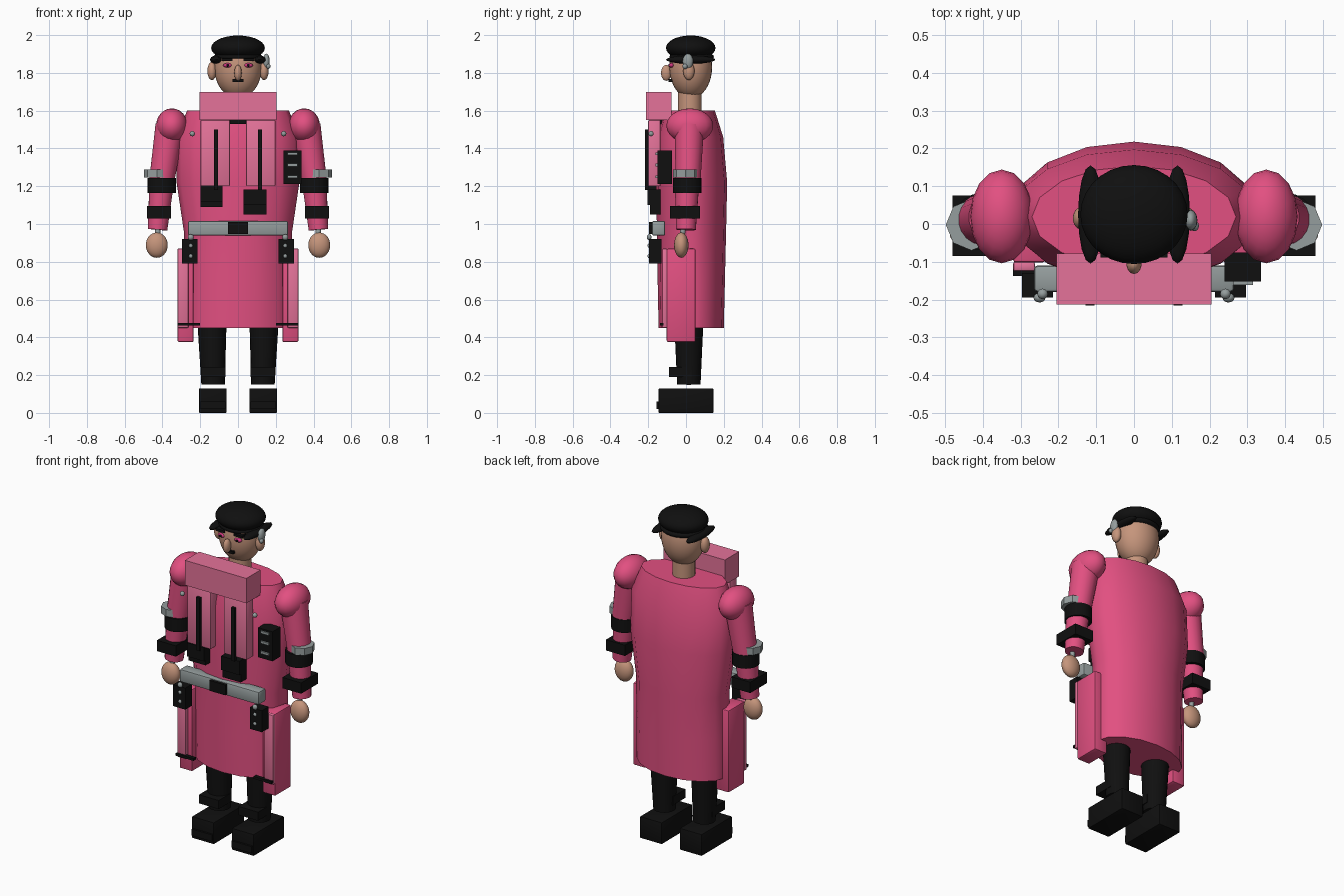
import bpy, bmesh, math
from mathutils import Vector, Matrix

if "Cube" in bpy.data.objects:
    bpy.data.objects.remove(bpy.data.objects["Cube"])


def mat(name, rgb):
    m = bpy.data.materials.new(name)
    m.diffuse_color = (*rgb, 1)
    m.use_nodes = True
    m.node_tree.nodes["Principled BSDF"].inputs["Base Color"].default_value = m.diffuse_color
    return m


PINK = mat("hot_pink", (0.76, 0.08, 0.22))
LIGHT = mat("light_pink", (0.78, 0.17, 0.32))
SKIN = mat("skin", (0.56, 0.30, 0.20))
GREY = mat("grey_metal", (0.30, 0.34, 0.34))
BLACK = mat("black", (0.005, 0.005, 0.005))
EYE = mat("magenta_eye", (0.65, 0.04, 0.22))


def finish(name, bm, material, smooth=True, angle=40):
    bmesh.ops.recalc_face_normals(bm, faces=bm.faces)
    me = bpy.data.meshes.new(name)
    bm.to_mesh(me)
    bm.free()
    me.materials.append(material)
    ob = bpy.data.objects.new(name, me)
    bpy.context.collection.objects.link(ob)
    if smooth:
        bpy.ops.object.select_all(action='DESELECT')
        ob.select_set(True)
        bpy.context.view_layer.objects.active = ob
        bpy.ops.object.shade_smooth_by_angle(angle=math.radians(angle))
    return ob


def box(name, x, y, z, material, bevel=0, rot=0):
    """Box from (min, max) ranges."""
    c = Vector(((x[0] + x[1]) / 2, (y[0] + y[1]) / 2, (z[0] + z[1]) / 2))
    s = (abs(x[1] - x[0]), y[1] - y[0], z[1] - z[0], 1)
    bm = bmesh.new()
    bmesh.ops.create_cube(bm, size=1, matrix=Matrix.Diagonal(s))
    if bevel:
        bmesh.ops.bevel(bm, geom=bm.edges[:], offset=bevel, segments=2,
                        profile=0.5, affect='EDGES')
    bmesh.ops.transform(bm, verts=bm.verts,
                        matrix=Matrix.Translation(c) @ Matrix.Rotation(rot, 4, 'Z'))
    return finish(name, bm, material, smooth=bool(bevel))


def ball(name, c, r, material, seg=24, rings=14):
    bm = bmesh.new()
    bmesh.ops.create_uvsphere(bm, u_segments=seg, v_segments=rings, radius=1,
                              matrix=Matrix.Translation(c) @ Matrix.Diagonal((*r, 1)))
    return finish(name, bm, material, angle=60)


def tube(name, a, b, r1, r2, material, seg=20):
    a, b = Vector(a), Vector(b)
    d = b - a
    m = Matrix.Translation((a + b) / 2) @ d.to_track_quat('Z', 'Y').to_matrix().to_4x4()
    bm = bmesh.new()
    bmesh.ops.create_cone(bm, cap_ends=True, segments=seg, radius1=r1, radius2=r2,
                          depth=d.length, matrix=m)
    return finish(name, bm, material)


# Long coat: lofted rings of (z, half width, front y, back y)
bm = bmesh.new()
rings = []
for z, rx, y0, y1 in [(0.45, 0.285, -0.145, 0.2), (0.7, 0.285, -0.15, 0.206),
                      (0.95, 0.285, -0.153, 0.212), (1.22, 0.325, -0.16, 0.218),
                      (1.46, 0.325, -0.155, 0.197), (1.6, 0.27, -0.115, 0.153)]:
    rings.append([bm.verts.new((rx * math.cos(t), (y0 + y1) / 2 + (y1 - y0) / 2 * math.sin(t), z))
                  for t in [i * math.tau / 16 for i in range(16)]])
for lo, hi in zip(rings, rings[1:]):
    for i in range(16):
        j = (i + 1) % 16
        bm.faces.new((lo[i], lo[j], hi[j], hi[i]))
bm.faces.new(rings[0])
bm.faces.new(rings[-1])
finish("coat", bm, PINK)

# Collar roll and neck
box("collar", (-0.205, 0.205), (-0.213, -0.078), (1.55, 1.7), LIGHT)
box("collar_knot", (-0.045, 0.045), (-0.165, -0.12), (1.53, 1.555), BLACK)
tube("neck", (0, 0.02, 1.58), (0, 0.02, 1.74), 0.063, 0.063, SKIN)

# Head, face and cap
ball("head", (0, 0.025, 1.83), (0.126, 0.113, 0.165), SKIN, 32, 20)
ball("nose", (0, -0.105, 1.8), (0.02, 0.027, 0.042), SKIN)
box("moustache", (-0.03, 0.03), (-0.092, -0.07), (1.752, 1.768), BLACK)
ball("cap_top", (0, 0.025, 1.932), (0.142, 0.131, 0.066), BLACK, 28, 14)
ball("hairline", (0, 0.03, 1.885), (0.128, 0.118, 0.035), BLACK)
ball("earpiece", (0.15, 0.01, 1.86), (0.018, 0.028, 0.042), GREY, 12, 8)
ball("earpiece_bud", (0.16, -0.005, 1.835), (0.012, 0.014, 0.014), GREY, 12, 8)

for side, s in (("left", -1), ("right", 1)):
    def X(a, b):
        return tuple(sorted((s * a, s * b)))

    # Face details
    ball(side + "_ear", (s * 0.138, 0.015, 1.81), (0.024, 0.03, 0.048), SKIN)
    ball(side + "_eye", (s * 0.055, -0.077, 1.84), (0.024, 0.014, 0.012), EYE, 16, 10)
    ball(side + "_pupil", (s * 0.055, -0.088, 1.84), (0.008, 0.006, 0.008), BLACK, 12, 8)
    box(side + "_eyebrow", X(0.03, 0.088), (-0.088, -0.05), (1.862, 1.876), BLACK)
    ball(side + "_cap_flap", (s * 0.115, 0.025, 1.87), (0.033, 0.13, 0.022), BLACK, 16, 10)

    # Arm
    ball(side + "_shoulder", (s * 0.35, 0.02, 1.52), (0.084, 0.124, 0.092), PINK, 16, 12)
    tube(side + "_upper_arm", (s * 0.408, 0.01, 1.2), (s * 0.36, 0.018, 1.52), 0.066, 0.078, PINK)
    tube(side + "_arm_ring", (s * 0.43, -0.002, 1.246), (s * 0.43, -0.002, 1.288),
         0.068, 0.068, GREY, 8)
    tube(side + "_elbow_pad", (s * 0.403, 0.006, 1.165), (s * 0.403, 0.006, 1.243),
         0.076, 0.076, BLACK)
    tube(side + "_forearm", (s * 0.426, 0, 0.97), (s * 0.406, 0.005, 1.2), 0.052, 0.064, PINK)
    box(side + "_wrist_cuff", X(0.355, 0.481), (-0.085, 0.075), (1.03, 1.095), BLACK)
    tube(side + "_wrist", (s * 0.425, -0.02, 0.93), (s * 0.425, -0.01, 1.03), 0.014, 0.014, GREY)
    ball(side + "_hand", (s * 0.43, -0.025, 0.888), (0.058, 0.038, 0.067), SKIN)

    # Coat side flap with trim
    box(side + "_side_flap", X(0.235, 0.32), (-0.102, 0.05), (0.375, 0.87), PINK, 0.008)
    box(side + "_flap_trim", X(0.262, 0.32), (-0.125, -0.1), (0.45, 0.87), LIGHT, 0.006)
    box(side + "_flap_bar", X(0.2, 0.32), (-0.138, -0.115), (0.463, 0.477), BLACK)

    # Chest panel, strap and button
    box(side + "_chest_panel", X(0.043, 0.198), (-0.2, -0.135), (1.2, 1.55), LIGHT, 0.005)
    box(side + "_chest_strap", X(0.105, 0.128), (-0.216, -0.198), (1.18, 1.5), BLACK)
    ball(side + "_button", (s * 0.242, -0.185, 1.478), (0.014, 0.014, 0.014), GREY, 12, 8)

    # Hip pouch with studs
    box(side + "_hip_pouch", X(0.215, 0.296), (-0.195, -0.13), (0.79, 0.92), BLACK)
    for z, r in ((0.93, 0.016), (0.885, 0.011), (0.83, 0.011)):
        ball(side + "_pouch_stud", (s * 0.25, -0.195, z), (r, r * 0.8, r), GREY, 12, 8)

    # Leg and boot
    tube(side + "_leg", (s * 0.132, 0.015, 0.15), (s * 0.138, 0.015, 0.5), 0.062, 0.078, BLACK)
    box(side + "_ankle_strap", X(0.066, 0.197), (-0.09, 0.03), (0.19, 0.242), BLACK)
    box(side + "_boot", X(0.06, 0.206), (-0.145, 0.145), (0, 0.13), BLACK, 0.004)
    box(side + "_boot_toe", X(0.065, 0.2), (-0.156, -0.1), (0.02, 0.06), BLACK)

# Chest pouches, set at different heights
box("left_chest_pouch", (-0.198, -0.083), (-0.19, -0.135), (1.09, 1.203), BLACK)
box("right_chest_pouch", (0.03, 0.152), (-0.19, -0.135), (1.05, 1.183), BLACK)
box("left_pouch_front", (-0.198, -0.083), (-0.205, -0.19), (1.12, 1.203), BLACK)
box("right_pouch_front", (0.03, 0.152), (-0.205, -0.19), (1.1, 1.183), BLACK)

# Radio with grey keys
box("radio", (0.24, 0.336), (-0.152, -0.075), (1.212, 1.39), BLACK)
for z in (1.25, 1.312, 1.372):
    box("radio_key", (0.262, 0.315), (-0.161, -0.15), (z - 0.007, z + 0.007), GREY)

# Belt and buckle
box("belt", (-0.265, 0.265), (-0.18, -0.11), (0.938, 1.016), GREY, 0.01)
box("buckle", (-0.053, 0.053), (-0.196, -0.17), (0.948, 1.01), BLACK)
